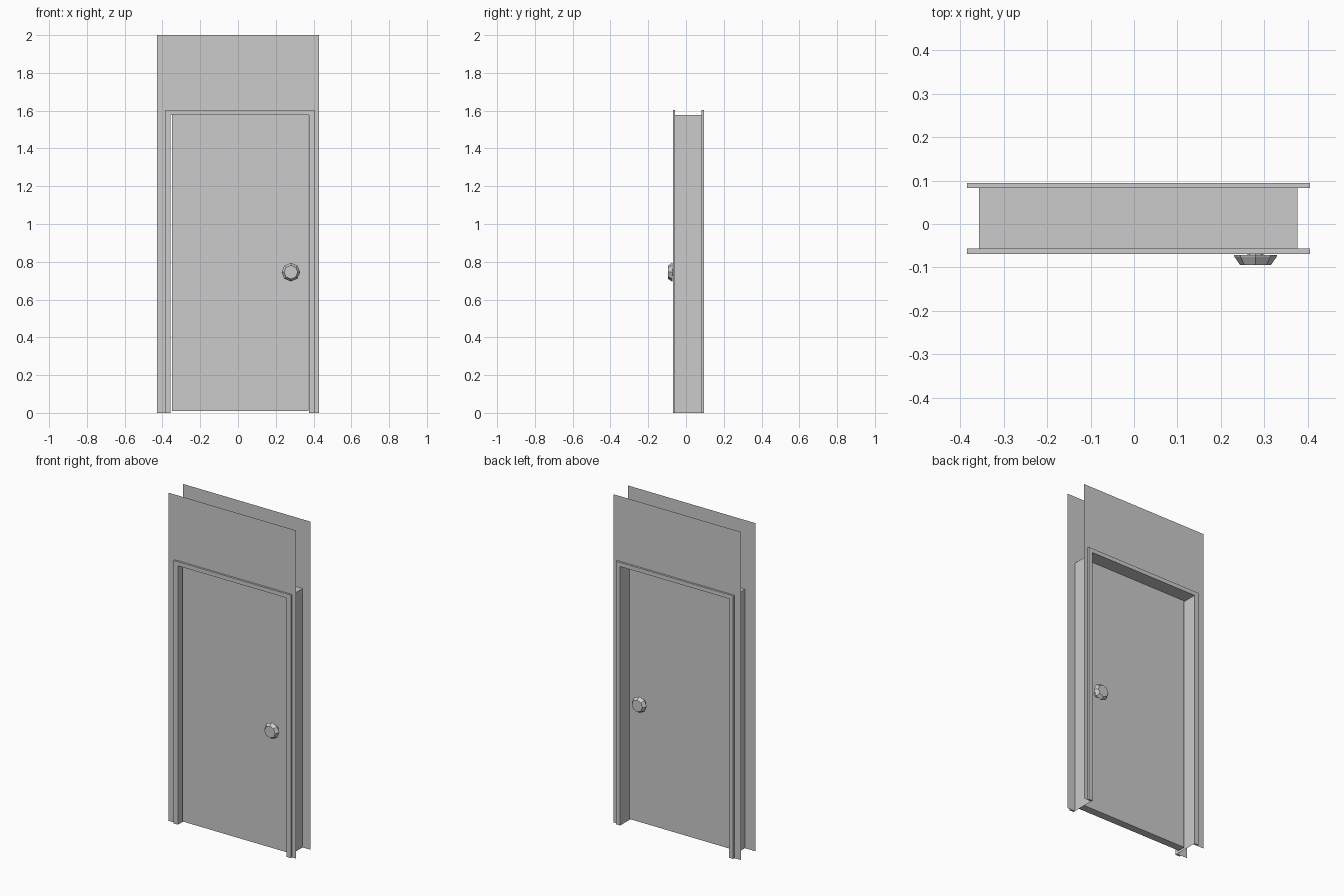
import bpy, bmesh, math

if "Cube" in bpy.data.objects:
    bpy.data.objects.remove(bpy.data.objects["Cube"])

# Shared dimensions
XL, XR, ZT = -0.357, 0.377, 1.578      # clear opening
TW = 0.028                             # trim width
YF, YB = -0.057, 0.083                 # wall sheet planes
TD = 0.012                             # trim depth
DOOR_F, DOOR_B = -0.035, 0.012         # door faces


def make(name, verts, faces):
    me = bpy.data.meshes.new(name)
    me.from_pydata(verts, [], faces)
    me.update()
    ob = bpy.data.objects.new(name, me)
    bpy.context.collection.objects.link(ob)
    return ob


def arch(name, left, right, top, y, inner, thick=0.0):
    """U-shaped sheet around an opening, optionally extruded along +y."""
    a, b, h = inner
    pts = [(left, 0), (left, top), (right, top), (right, 0),
           (a, 0), (a, h), (b, h), (b, 0)]
    ob = make(name, [(x, y, z) for x, z in pts],
              [(0, 4, 5, 1), (1, 5, 6, 2), (2, 6, 7, 3)])
    bm = bmesh.new()
    bm.from_mesh(ob.data)
    if thick:
        ext = bmesh.ops.extrude_face_region(bm, geom=bm.faces[:], use_keep_orig=True)
        moved = [g for g in ext["geom"] if isinstance(g, bmesh.types.BMVert)]
        bmesh.ops.translate(bm, verts=moved, vec=(0, thick, 0))
        bmesh.ops.recalc_face_normals(bm, faces=bm.faces[:])
    else:
        bm.normal_update()
        if bm.faces[:][0].normal.y * y < 0:
            bmesh.ops.reverse_faces(bm, faces=bm.faces[:])
    bm.to_mesh(ob.data)
    bm.free()
    return ob


opening = (XL, XR, ZT)

# Thin wall sheets and raised trim on both sides
for side, y, ty in (("front", YF, YF - TD), ("back", YB, YB)):
    arch(side + "_wall", -0.43, 0.43, 2.0, y, opening)
    arch(side + "_trim", XL - TW, XR + TW, ZT + 0.025, ty, opening, TD)

# Jamb lining through the wall
path = [(XL, 0), (XL, ZT), (XR, ZT), (XR, 0)]
make("jamb", [(x, y, z) for y in (YF, YB) for x, z in path],
     [(i, i + 1, i + 5, i + 4) for i in range(3)])

# Door slab
bpy.ops.mesh.primitive_cube_add(size=1, location=(0.012, (DOOR_F + DOOR_B) / 2, 0.793))
door = bpy.context.object
door.name = "door"
door.scale = (0.724, DOOR_B - DOOR_F, 1.568)


def knob(name, y0, s):
    """Eight-sided knob: neck, wide rim, tapered front."""
    prof = [(0.018, 0.0), (0.018, 0.037), (0.049, 0.037), (0.049, 0.040), (0.036, 0.059)]
    n = 8
    verts = [(0.28 + r * math.cos(math.tau * k / n), y0 + s * d,
              0.745 + r * math.sin(math.tau * k / n))
             for r, d in prof for k in range(n)]
    faces = [(i * n + k, i * n + (k + 1) % n, (i + 1) * n + (k + 1) % n, (i + 1) * n + k)
             for i in range(len(prof) - 1) for k in range(n)]
    faces += [tuple(range(n)), tuple(range((len(prof) - 1) * n, len(prof) * n))]
    ob = make(name, verts, faces)
    bm = bmesh.new()
    bm.from_mesh(ob.data)
    bmesh.ops.recalc_face_normals(bm, faces=bm.faces[:])
    bm.to_mesh(ob.data)
    bm.free()


# Knobs on both faces
knob("front_knob", DOOR_F, -1)
knob("back_knob", DOOR_B, 1)
